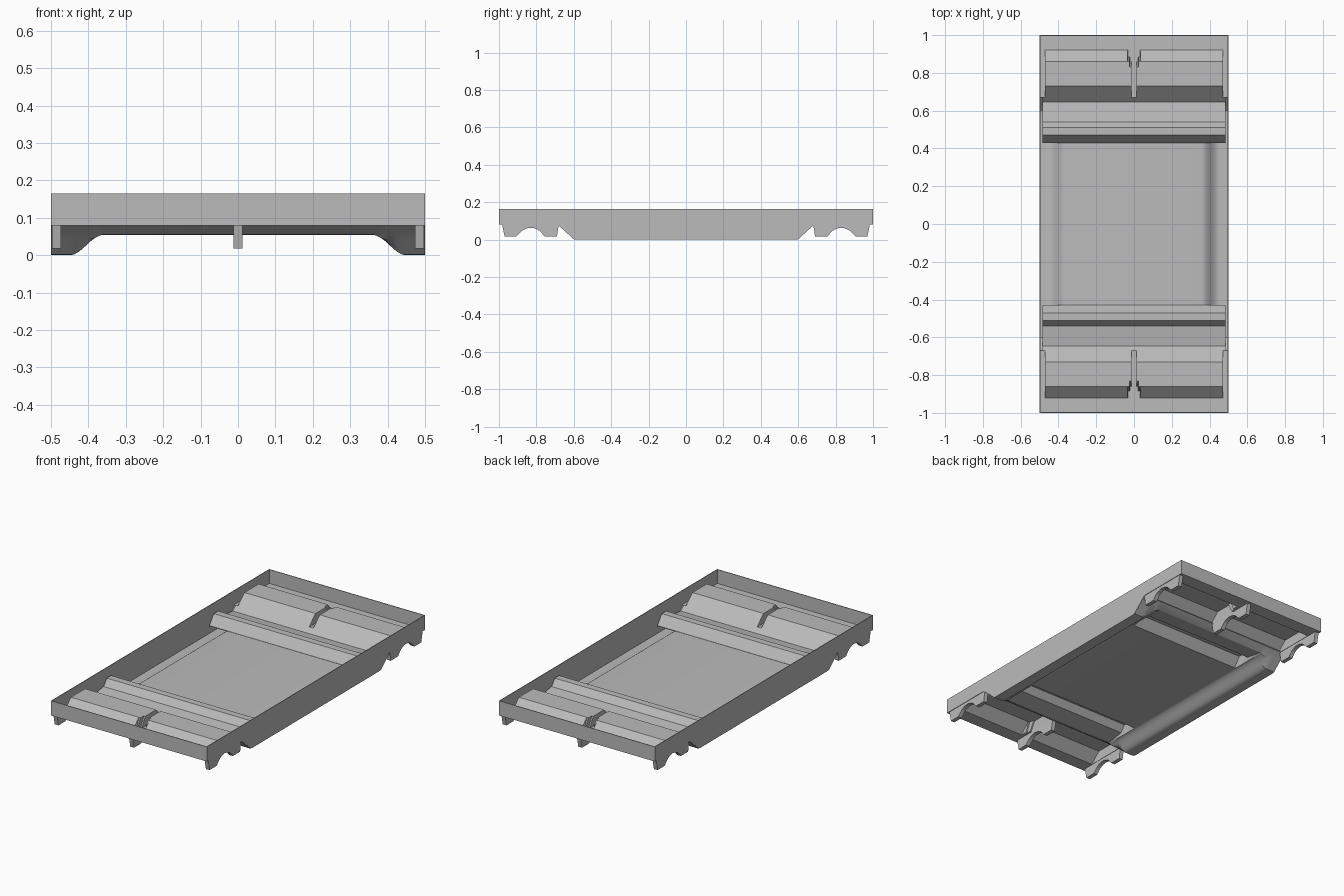
import bpy
import bmesh
from math import cos, pi

if "Cube" in bpy.data.objects:
    bpy.data.objects.remove(bpy.data.objects["Cube"])

grey = bpy.data.materials.new("plain_grey")
grey.use_nodes = True
grey.diffuse_color = (0.5, 0.5, 0.5, 1)
grey.node_tree.nodes["Principled BSDF"].inputs["Base Color"].default_value = (0.5, 0.5, 0.5, 1)

SKIN = 0.004     # sheet thickness
DECK = 0.084     # raised deck height at both ends
FLOOR = 0.058    # middle of the sunken floor
RIM = 0.165


def finish(name, bm, smooth=False):
    bmesh.ops.recalc_face_normals(bm, faces=bm.faces)
    mesh = bpy.data.meshes.new(name)
    bm.to_mesh(mesh)
    bm.free()
    mesh.materials.append(grey)
    ob = bpy.data.objects.new(name, mesh)
    bpy.context.collection.objects.link(ob)
    if smooth:
        bpy.ops.object.select_all(action='DESELECT')
        bpy.context.view_layer.objects.active = ob
        ob.select_set(True)
        bpy.ops.object.shade_smooth_by_angle(angle=0.5)
    return ob


def sheet(name, xs, ys, height, smooth=False):
    """Thin pressed sheet whose top follows height(x, y)."""
    bm = bmesh.new()
    rows = []
    for drop in (0, SKIN):
        rows.append([[bm.verts.new((x, y, height(x, y) - drop)) for y in ys] for x in xs])
    nx, ny = len(xs) - 1, len(ys) - 1
    for g in rows:
        for i in range(nx):
            for j in range(ny):
                bm.faces.new((g[i][j], g[i + 1][j], g[i + 1][j + 1], g[i][j + 1]))
    top, low = rows
    for i in range(nx):
        for j in (0, ny):
            bm.faces.new((top[i][j], top[i + 1][j], low[i + 1][j], low[i][j]))
    for j in range(ny):
        for i in (0, nx):
            bm.faces.new((top[i][j], top[i][j + 1], low[i][j + 1], low[i][j]))
    return finish(name, bm, smooth)


def prism(name, outline, x0, x1):
    """Extrude a (y, z) outline along x."""
    bm = bmesh.new()
    face = bm.faces.new([bm.verts.new((x0, y, z)) for y, z in outline])
    ext = bmesh.ops.extrude_face_region(bm, geom=[face])
    moved = [v for v in ext["geom"] if isinstance(v, bmesh.types.BMVert)]
    bmesh.ops.translate(bm, verts=moved, vec=(x1 - x0, 0, 0))
    return finish(name, bm)


def mirrored(values):
    return sorted({s * v for v in values for s in (-1, 1)})


def along(points, d):
    """Piecewise linear height of a profile at distance d."""
    if d <= points[0][0]:
        return points[0][1]
    for (a, za), (b, zb) in zip(points, points[1:]):
        if d <= b:
            return za + (zb - za) * (d - a) / (b - a)
    return points[-1][1]


ridge = [(0.43, FLOOR), (0.47, 0.112), (0.51, 0.112), (0.54, 0.075), (0.645, 0.06), (0.67, DECK)]
hump = [(0.67, DECK), (0.73, 0.14), (0.86, 0.14), (0.92, DECK)]
END = [(0.585, 0), (0.6, 0.006), (0.675, 0.074), (0.69, DECK)]


def pan_height(x, y):
    x, y = abs(x), abs(y)
    t = min(max((x - 0.36) / 0.09, 0), 1)
    base = SKIN + (FLOOR - SKIN) * (0.5 + 0.5 * cos(pi * t))
    base = max(base, along(END, y))
    return max(base, along(ridge, y) if x < 0.365 and y < 0.66 else 0)


def hump_height(x, y):
    x, y = abs(x), abs(y)
    # narrow slot in the middle, flaring on the outer slope
    inside = 0.013 + max(0, y - 0.83) * 0.35 < x < 0.4705
    return along(hump, y) if inside else DECK


# Sunken floor with side channels and sloped ends
xs = mirrored([0.36 + 0.09 * i / 8 for i in range(9)] + [0, 0.366, 0.498])
ys = mirrored([0] + [p[0] for p in ridge[:5]] + [p[0] for p in END])
sheet("sunken_floor", xs, ys, pan_height, True)

# Full-width cross ridges, and end decks with axle humps
deck_x = mirrored([0.012, 0.014, 0.022, 0.024, 0.032, 0.034, 0.044, 0.046, 0.47, 0.471, 0.498])
deck_d = [p[0] for p in hump] + [0.69, 0.83, 0.885, 0.998]
for side, s in (("front", -1), ("back", 1)):
    sheet(side + "_cross_ridge", [-0.485, 0.485], sorted(s * p[0] for p in ridge),
          lambda x, y: along(ridge, abs(y)) + 0.001)
    sheet(side + "_axle_deck", deck_x, sorted(s * d for d in deck_d), hump_height)

    # Three axle brackets with an arched underside
    arch = [(0.83 + 0.05 * cos(pi * i / 8), 0.045 + 0.018 * (1 - cos(pi * i / 8) ** 2))
            for i in range(8, -1, -1)]
    outline = [(0.68, 0.081), (0.69, 0.018), (0.757, 0.018)] + arch
    outline += [(0.907, 0.018), (0.97, 0.018), (0.983, 0.081)]
    outline = [(s * y, z) for y, z in outline]
    for label, x in (("right", -0.485), ("middle", 0), ("left", 0.485)):
        prism(f"{side}_{label}_bracket", outline, x - 0.012, x + 0.012)

    # End wall
    y0, y1 = s, s * (1 - SKIN)
    prism(side + "_wall", [(y0, 0.08), (y1, 0.08), (y1, RIM), (y0, RIM)], -0.5, 0.5)

# Side walls following the sunken floor
half = [(0.585, 0), (0.6, 0.004), (0.675, 0.072), (0.69, 0.08), (1, 0.08), (1, RIM)]
wall = half + [(-y, z) for y, z in reversed(half)]
for label, s in (("right", -1), ("left", 1)):
    prism(label + "_wall", wall, s * 0.5, s * (0.5 - SKIN))
